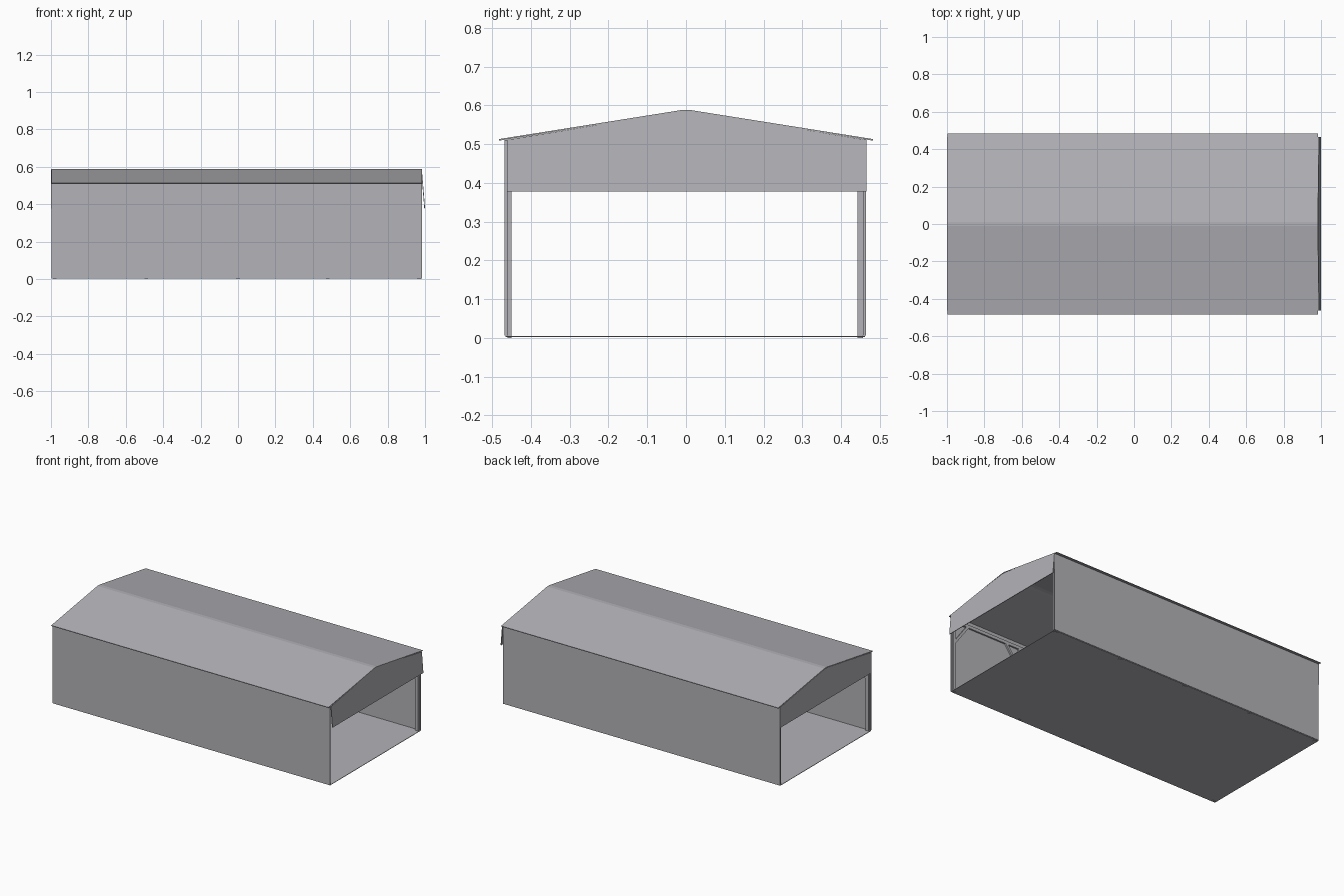
import bpy, math
from mathutils import Vector

if "Cube" in bpy.data.objects:
    bpy.data.objects.remove(bpy.data.objects["Cube"])

grey = bpy.data.materials.new("light_grey_metal")
grey.diffuse_color = (0.45, 0.45, 0.48, 1)
grey.use_nodes = True
grey.node_tree.nodes["Principled BSDF"].inputs["Base Color"].default_value = grey.diffuse_color


def mesh_object(name, verts, faces):
    me = bpy.data.meshes.new(name)
    me.from_pydata(verts, [], faces)
    me.materials.append(grey)
    ob = bpy.data.objects.new(name, me)
    bpy.context.collection.objects.link(ob)
    return ob


def prism(name, profile_a, profile_b):
    """Solid between two matching closed loops of points."""
    n = len(profile_a)
    faces = [tuple(range(n))[::-1], tuple(range(n, 2 * n))]
    faces += [(i, (i + 1) % n, n + (i + 1) % n, n + i) for i in range(n)]
    return mesh_object(name, profile_a + profile_b, faces)


def box(name, x0, x1, y0, y1, z0, z1):
    a = [(x0, y0, z0), (x0, y1, z0), (x0, y1, z1), (x0, y0, z1)]
    return prism(name, a, [(x1, y, z) for _, y, z in a])


X0, X1 = -0.998, 0.985
T = 0.004

# Roof: thin folded sheet with a narrow rounded ridge
top = [(-0.483, 0.513), (-0.03, 0.585), (-0.012, 0.588), (0.012, 0.588),
       (0.03, 0.585), (0.483, 0.513)]
outline = top + [(y, z - T) for y, z in reversed(top)]
prism("roof", [(X0, y, z) for y, z in outline], [(X1, y, z) for y, z in outline])

# Floor sheet
box("floor", X0, X1, -0.465, 0.462, 0.002, 0.005)

# Long walls, posts, eave beams and knee braces on both sides
posts = [-0.98, -0.49, 0.0, 0.48, 0.968]
for side, s in (("front", -1), ("back", 1)):
    out, mid, inn = (-0.468, -0.460, -0.450) if s < 0 else (0.464, 0.456, 0.442)
    box(side + "_wall", X0, X1, min(out, mid), max(out, mid), 0.006, 0.511)
    ya, yb = min(mid, inn), max(mid, inn)
    box(side + "_eave_beam", X0 + 0.01, X1 - 0.01, ya, yb, 0.465, 0.485)
    for i, px in enumerate(posts):
        box(f"{side}_post_{i}", px - 0.01, px + 0.01, ya, yb, 0.0, 0.48)
        for d in (-1, 1):
            if abs(px + d * 0.11) > 0.99:
                continue
            # sloping brace from the post up to the beam
            pts = [(px + d * 0.008, 0.33), (px + d * 0.008, 0.355),
                   (px + d * 0.09, 0.47), (px + d * 0.11, 0.47)]
            prism(f"{side}_brace_{i}_{d}", [(x, ya, z) for x, z in pts],
                  [(x, yb, z) for x, z in pts])

# Gable panels; the right one leans out slightly at the bottom
gable = [(-0.462, 0.378), (0.466, 0.378), (0.466, 0.511), (0.012, 0.585),
         (-0.012, 0.585), (-0.462, 0.511)]
prism("left_gable", [(-1.0, y, z) for y, z in gable],
      [(-0.996, y, z) for y, z in gable])


def lean(z):
    return 1.0 - 0.017 * (z - 0.378) / 0.207


prism("right_gable", [(lean(z) - T, y, z) for y, z in gable],
      [(lean(z), y, z) for y, z in gable])

# Consistent outward normals
import bmesh
for ob in bpy.data.objects:
    bm = bmesh.new()
    bm.from_mesh(ob.data)
    bmesh.ops.recalc_face_normals(bm, faces=bm.faces)
    bm.to_mesh(ob.data)
    bm.free()
